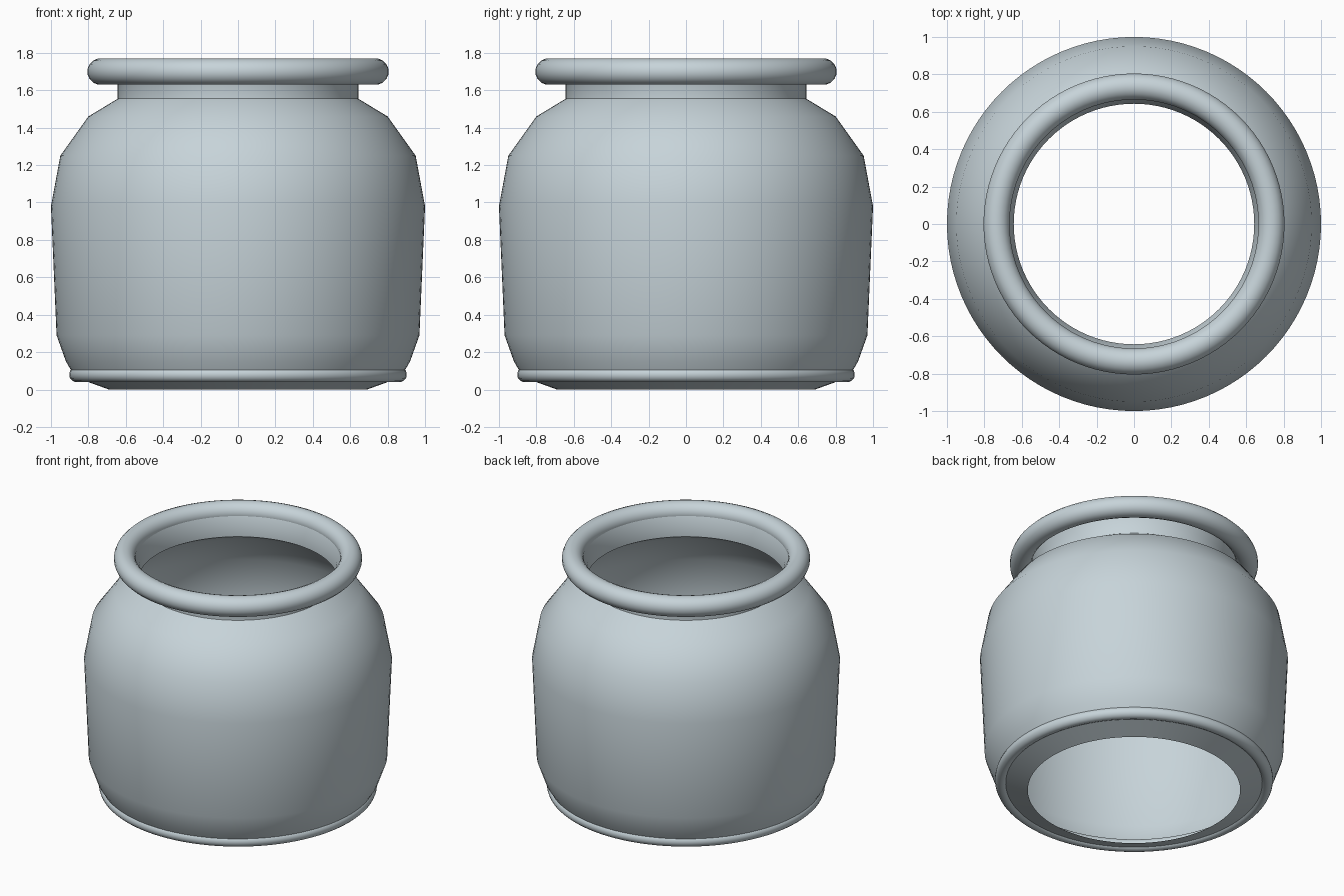
import bpy, bmesh
from math import pi, radians, sin, cos

cube = bpy.data.objects.get("Cube")
if cube:
    bpy.data.objects.remove(cube, do_unlink=True)

SEGMENTS = 96

# Pale blue-grey glaze
glaze = bpy.data.materials.new("pale_blue_grey")
glaze.use_nodes = True
colour = (0.57, 0.655, 0.695, 1)
glaze.diffuse_color = colour
glaze.node_tree.nodes["Principled BSDF"].inputs["Base Color"].default_value = colour


def lathe(name, profile, closed=False, sharp_angle=35):
    """Turn a (radius, height) profile, listed bottom to top, about the z axis."""
    bm = bmesh.new()
    rings = []
    for i in range(SEGMENTS):
        a = 2 * pi * i / SEGMENTS
        rings.append([bm.verts.new((r * cos(a), r * sin(a), z)) for r, z in profile])
    count = len(profile)
    for i in range(SEGMENTS):
        here, after = rings[i], rings[(i + 1) % SEGMENTS]
        for j in range(count if closed else count - 1):
            k = (j + 1) % count
            bm.faces.new((here[j], after[j], after[k], here[k]))
    mesh = bpy.data.meshes.new(name)
    bm.to_mesh(mesh)
    bm.free()
    mesh.materials.append(glaze)
    obj = bpy.data.objects.new(name, mesh)
    bpy.context.collection.objects.link(obj)
    bpy.ops.object.select_all(action="DESELECT")
    obj.select_set(True)
    bpy.context.view_layer.objects.active = obj
    bpy.ops.object.shade_smooth_by_angle(angle=radians(sharp_angle))
    return obj


def round_ring(name, radius, height, thickness, sides=16):
    """A ring with a round section."""
    steps = [2 * pi * (i + 0.5) / sides for i in range(sides)]
    section = [(radius + thickness * cos(t), height + thickness * sin(t)) for t in steps]
    return lathe(name, section, closed=True, sharp_angle=60)


# Thin open shell: sloped foot, belly, shoulder and neck
lathe("jar_body", [
    (0.69, 0.0), (0.87, 0.065), (0.92, 0.15), (0.97, 0.29), (1.0, 0.98),
    (0.95, 1.25), (0.80, 1.46), (0.643, 1.555), (0.643, 1.63), (0.668, 1.70),
])

# Rolled lip at the mouth and bead around the foot
round_ring("mouth_rim", 0.735, 1.70, 0.071)
round_ring("foot_bead", 0.862, 0.08, 0.041)
